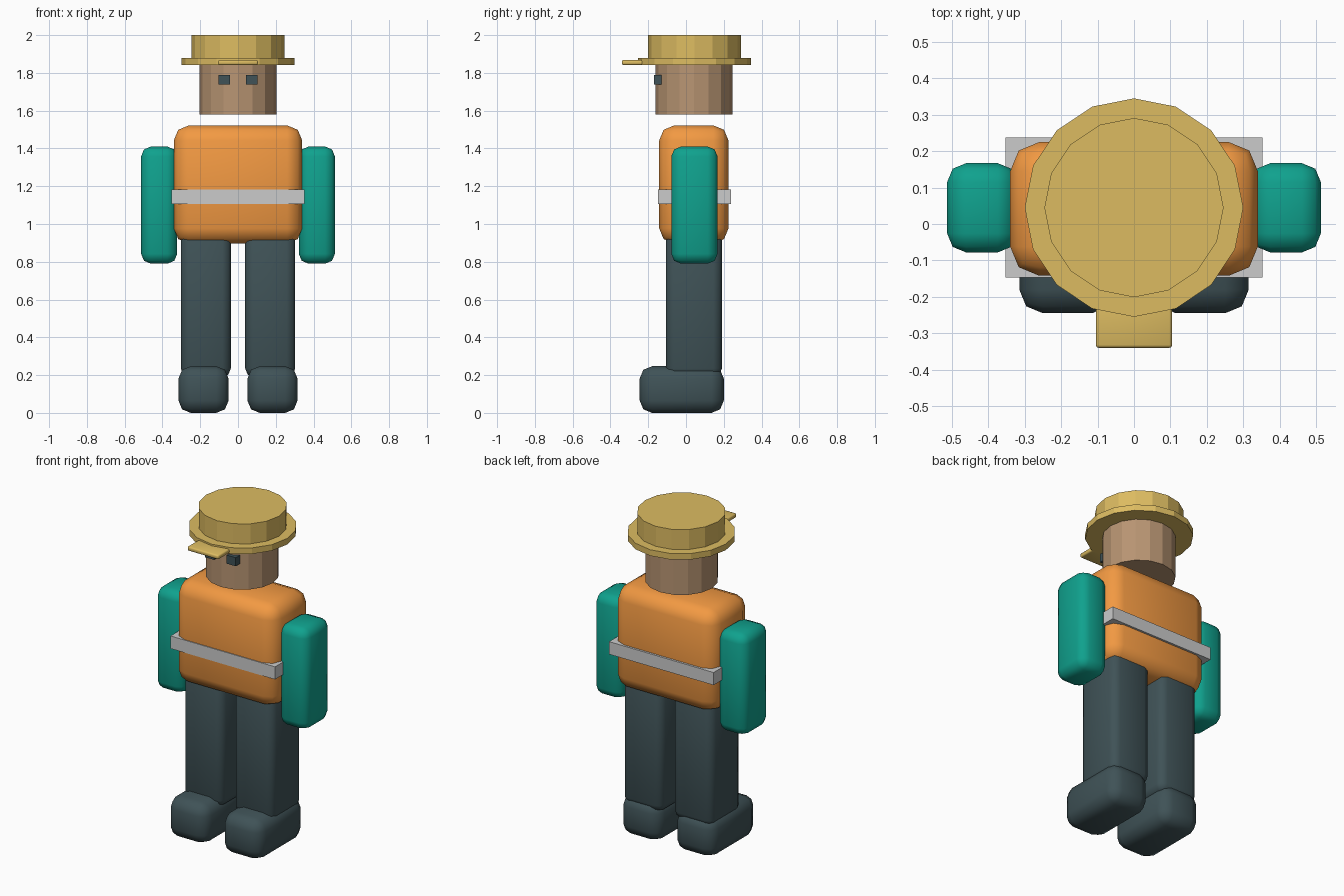
import bpy
from math import radians

if "Cube" in bpy.data.objects:
    bpy.data.objects.remove(bpy.data.objects["Cube"])


def material(name, rgb):
    m = bpy.data.materials.new(name)
    m.diffuse_color = (*rgb, 1)
    m.use_nodes = True
    m.node_tree.nodes["Principled BSDF"].inputs["Base Color"].default_value = m.diffuse_color
    return m


ORANGE = material("vest_orange", (0.89, 0.32, 0.055))
TEAL = material("sleeve_teal", (0.005, 0.36, 0.27))
DARK = material("trouser_dark", (0.05, 0.085, 0.095))
SKIN = material("skin_tan", (0.48, 0.30, 0.17))
YELLOW = material("hat_yellow", (0.72, 0.50, 0.12))
SILVER = material("band_silver", (0.68, 0.71, 0.70))


def box(name, x, y, z, mat, bevel=0.0):
    """Box from (min, max) ranges with an optional rounded edge."""
    bpy.ops.mesh.primitive_cube_add(size=1, location=[sum(r) / 2 for r in (x, y, z)])
    ob = bpy.context.object
    ob.name = name
    ob.scale = [r[1] - r[0] for r in (x, y, z)]
    bpy.ops.object.transform_apply(location=False, rotation=False, scale=True)
    ob.data.materials.append(mat)
    if bevel:
        b = ob.modifiers.new("round_edges", 'BEVEL')
        b.width = bevel
        b.segments = 2
        bpy.ops.object.modifier_apply(modifier=b.name)
        bpy.ops.object.shade_smooth_by_angle(angle=radians(50))
    return ob


def pair(name, x, y, z, mat, bevel=0.0):
    """The same box on both sides of x = 0."""
    box("right_" + name, x, y, z, mat, bevel)
    box("left_" + name, (-x[1], -x[0]), y, z, mat, bevel)


def drum(name, radius, y, z, mat):
    """Flat-shaded 16-sided cylinder."""
    bpy.ops.mesh.primitive_cylinder_add(vertices=16, radius=radius, depth=z[1] - z[0],
                                        location=(0, y, sum(z) / 2))
    ob = bpy.context.object
    ob.name = name
    ob.data.materials.append(mat)


# Legs and shoes
pair("shoe", (0.05, 0.315), (-0.245, 0.20), (0, 0.247), DARK, 0.065)
pair("leg", (0.038, 0.303), (-0.107, 0.19), (0.19, 0.97), DARK, 0.045)

# Body, reflective band and arms
box("torso", (-0.34, 0.34), (-0.142, 0.225), (0.897, 1.522), ORANGE, 0.08)
box("reflective_band", (-0.353, 0.353), (-0.147, 0.238), (1.105, 1.182), SILVER)
pair("arm", (0.322, 0.513), (-0.078, 0.167), (0.79, 1.41), TEAL, 0.052)

# Head and eyes
drum("head", 0.203, 0.042, (1.58, 1.86), SKIN)
pair("eye", (0.043, 0.103), (-0.17, -0.11), (1.738, 1.79), DARK)

# Hard hat: brim, crown and front peak
drum("hat_brim", 0.30, 0.045, (1.841, 1.878), YELLOW)
drum("hat_crown", 0.246, 0.045, (1.85, 2.0), YELLOW)
box("hat_peak", (-0.105, 0.105), (-0.34, -0.16), (1.842, 1.868), YELLOW, 0.008)
